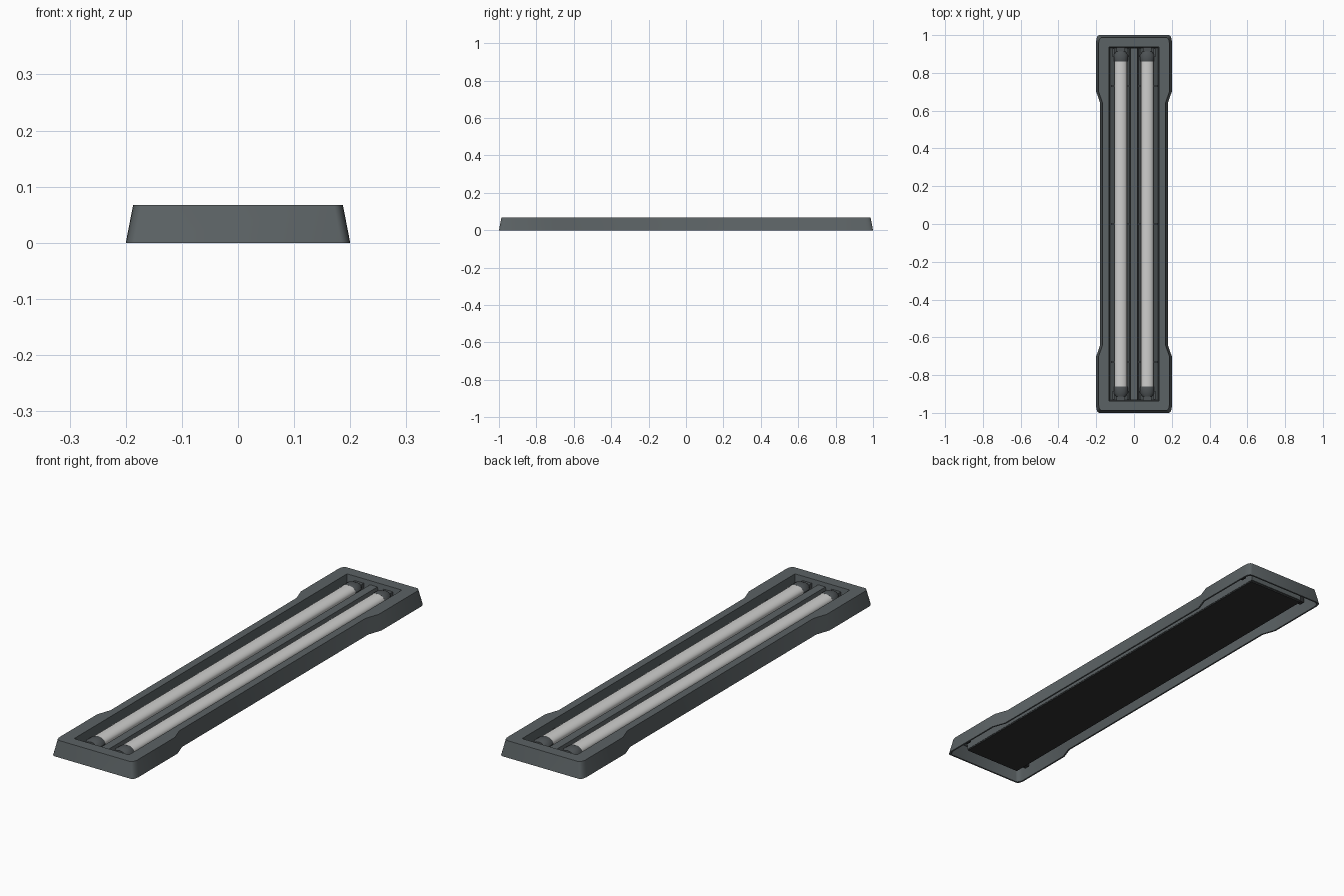
import bpy, bmesh, math

if "Cube" in bpy.data.objects:
    bpy.data.objects.remove(bpy.data.objects["Cube"])

def material(name, rgb):
    m = bpy.data.materials.new(name)
    m.diffuse_color = (*rgb, 1)
    m.use_nodes = True
    m.node_tree.nodes["Principled BSDF"].inputs["Base Color"].default_value = m.diffuse_color
    return m

GREY = material("housing grey", (0.105, 0.122, 0.128))
TRAY = material("tray dark grey", (0.06, 0.069, 0.073))
DARK = material("underside charcoal", (0.028, 0.03, 0.031))
CAP = material("cap grey", (0.075, 0.085, 0.09))
LAMP = material("lamp white", (0.62, 0.62, 0.61))

def finish(name, bm, mat, smooth=False):
    bmesh.ops.remove_doubles(bm, verts=bm.verts, dist=1e-5)
    bmesh.ops.recalc_face_normals(bm, faces=bm.faces)
    me = bpy.data.meshes.new(name)
    bm.to_mesh(me)
    bm.free()
    me.materials.append(mat)
    ob = bpy.data.objects.new(name, me)
    bpy.context.collection.objects.link(ob)
    if smooth:
        bpy.ops.object.select_all(action='DESELECT')
        bpy.context.view_layer.objects.active = ob
        ob.select_set(True)
        bpy.ops.object.shade_smooth_by_angle(angle=math.radians(35))
    return ob

def loft(bm, rings, closed=False, caps=False):
    vs = [[bm.verts.new(p) for p in r] for r in rings]
    pairs = list(zip(vs, vs[1:])) + ([(vs[-1], vs[0])] if closed else [])
    n = len(vs[0])
    for a, b in pairs:
        for i in range(n):
            j = (i + 1) % n
            bm.faces.new((a[i], a[j], b[j], b[i]))
    if caps:
        bm.faces.new(vs[0])
        bm.faces.new(vs[-1])

def box(name, x0, x1, y0, y1, z0, z1, mat, taper=0):
    bm = bmesh.new()
    rect = lambda t, z: [(x0 + t, y0, z), (x1 - t, y0, z), (x1 - t, y1, z), (x0 + t, y1, z)]
    loft(bm, [rect(0, z0), rect(taper, z1)], caps=True)
    return finish(name, bm, mat)

def sgn(v):
    return 1 if v > 0 else -1

# Waisted outline with rounded corners, mirrored from one quarter
quarter = [(0.179, 0.64), (0.2, 0.70)]
for k in range(5):
    a = math.pi / 2 * k / 4
    quarter.append((0.184 + 0.016 * math.cos(a), 0.97 + 0.03 * math.sin(a)))
half = quarter + [(-x, y) for x, y in reversed(quarter)]
outline = half + [(-x, -y) for x, y in half]

def inset(d, z):
    return [(x - d * sgn(x), y - (d * sgn(y) if abs(y) > 0.9 else 0), z) for x, y in outline]

def rect_ring(w, l, z):
    return [(w * sgn(x), max(-l, min(l, y if abs(y) < 0.9 else l * sgn(y))), z) for x, y in outline]

# Housing shell, hollow underneath, with a long opening
bm = bmesh.new()
loft(bm, [inset(0, 0), inset(0.013, 0.067), rect_ring(0.132, 0.938, 0.067),
          rect_ring(0.127, 0.932, 0.02), rect_ring(0.135, 0.941, 0.02),
          rect_ring(0.137, 0.943, 0.062), inset(0.019, 0.062), inset(0.007, 0)], closed=True)
finish("housing", bm, GREY, smooth=True)

# Tray floor, its dark underside and the central divider
box("tray_floor", -0.13, 0.13, -0.936, 0.936, 0.017, 0.021, TRAY)
box("underside_panel", -0.136, 0.136, -0.938, 0.938, 0.012, 0.018, DARK)
box("divider", -0.024, 0.024, -0.933, 0.933, 0.02, 0.052, GREY, taper=0.006)

# Lathe around the y axis, flattened in z
def lathe(name, cx, profile, sides, mat):
    bm = bmesh.new()
    rings = []
    for y, r in profile:
        rings.append([(cx + r * math.cos(2 * math.pi * i / sides), y,
                       0.042 + 0.64 * r * math.sin(2 * math.pi * i / sides)) for i in range(sides)])
    loft(bm, rings, caps=True)
    return finish(name, bm, mat, smooth=True)

for cx, side in ((-0.07, "left"), (0.07, "right")):
    # Lamp tube
    lathe(f"{side}_tube", cx, [(-0.88, 0.033), (0.88, 0.033)], 32, LAMP)
    for s, end in ((-1, "front"), (1, "back")):
        # Tube cap and lamp holder
        lathe(f"{side}_{end}_cap", cx, [(s * 0.86, 0.034), (s * 0.867, 0.037),
              (s * 0.895, 0.037), (s * 0.912, 0.026)], 12, CAP)
        ya, yb = sorted((s * 0.91, s * 0.934))
        box(f"{side}_{end}_holder", cx - 0.022, cx + 0.022, ya, yb, 0.02, 0.05, CAP)
        for d in (-0.038, 0.038):
            ya, yb = sorted((s * 0.885, s * 0.93))
            box(f"{side}_{end}_bracket", cx + d - 0.005, cx + d + 0.005, ya, yb, 0.02, 0.036, CAP)
        # Mounting lugs inside the hollow underside
        x = cx * 2.3
        box(f"{side}_{end}_lug", x - 0.009, x + 0.009, s * 0.91 - 0.012, s * 0.91 + 0.012,
            0.03, 0.063, DARK)
        box(f"{side}_{end}_end_lug", cx - 0.008, cx + 0.008, s * 0.957 - 0.006, s * 0.957 + 0.006,
            0.035, 0.063, DARK)
    # Tube clips
    for y in (-0.73, 0, 0.73):
        box(f"{side}_clip", cx - 0.052, cx + 0.055, y - 0.005, y + 0.005, 0.02, 0.034, CAP)
